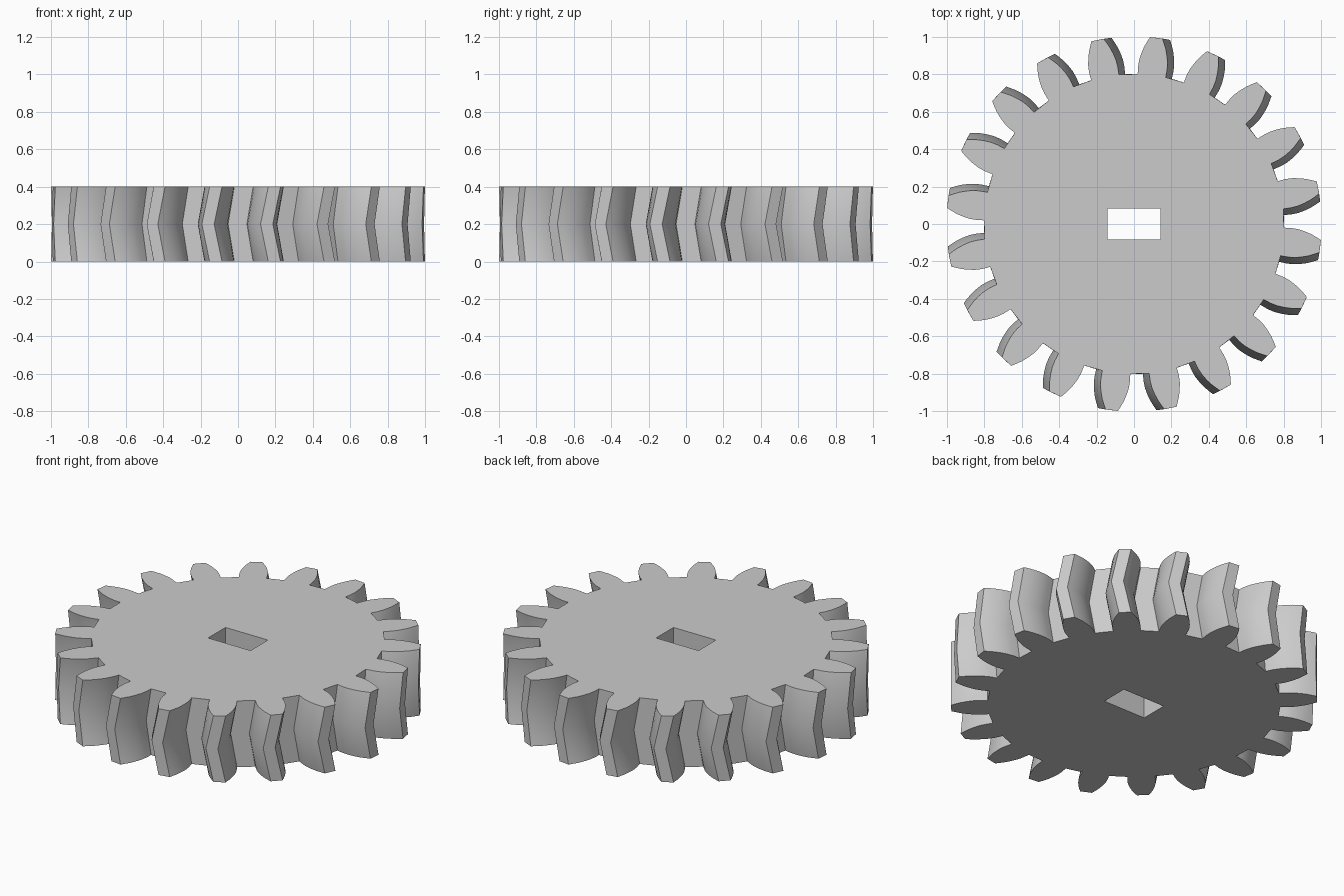
import bpy, bmesh
from math import sin, cos, radians

cube = bpy.data.objects.get("Cube")
if cube:
    bpy.data.objects.remove(cube, do_unlink=True)

TEETH = 20
HEIGHT = 0.4
PHASE = 83.2    # direction of one tooth on the end faces, degrees
TWIST = -2.4    # turn of the middle layer, degrees
HOLE_X, HOLE_Y = 0.142, 0.083

# One tooth flank from root to tip: radius, half angle in degrees
FLANK = [(0.802, 5.4), (0.845, 5.3), (0.88, 4.95), (0.915, 4.3),
         (0.95, 3.5), (0.98, 2.6), (1.003, 1.9)]

steel = bpy.data.materials.new("plain grey")
steel.use_nodes = True
grey = (0.6, 0.6, 0.6, 1)
steel.diffuse_color = grey
steel.node_tree.nodes["Principled BSDF"].inputs["Base Color"].default_value = grey


def gear_outline(turn):
    """Counter-clockwise outline of all the teeth."""
    tooth = [(r, -a) for r, a in FLANK] + [(r, a) for r, a in reversed(FLANK)]
    points = []
    for i in range(TEETH):
        centre = PHASE + turn + i * 360 / TEETH
        for r, a in tooth:
            angle = radians(centre + a)
            points.append((r * cos(angle), r * sin(angle)))
    return points


def add_ring(bm, points, z):
    return [bm.verts.new((x, y, z)) for x, y in points]


def bridge(bm, low, high):
    n = len(low)
    for i in range(n):
        j = (i + 1) % n
        bm.faces.new((low[i], low[j], high[j], high[i]))


def ring_edges(bm, ring):
    return [bm.edges.get((ring[i - 1], ring[i])) for i in range(len(ring))]


bm = bmesh.new()

# Chevron teeth: the middle layer is turned against both ends
layers = [add_ring(bm, gear_outline(turn), z)
          for turn, z in ((0, 0), (TWIST, HEIGHT / 2), (0, HEIGHT))]
bridge(bm, layers[0], layers[1])
bridge(bm, layers[1], layers[2])

# Rectangular shaft hole
corners = [(-HOLE_X, -HOLE_Y), (HOLE_X, -HOLE_Y), (HOLE_X, HOLE_Y), (-HOLE_X, HOLE_Y)]
hole = [add_ring(bm, corners, z) for z in (0, HEIGHT)]
bridge(bm, hole[1], hole[0])

# Flat end faces between the teeth outline and the hole
for outer, inner in ((layers[0], hole[0]), (layers[2], hole[1])):
    bmesh.ops.triangle_fill(bm, use_beauty=True,
                            edges=ring_edges(bm, outer) + ring_edges(bm, inner))

bmesh.ops.recalc_face_normals(bm, faces=bm.faces)
mesh = bpy.data.meshes.new("herringbone_gear")
bm.to_mesh(mesh)
bm.free()
mesh.materials.append(steel)

gear = bpy.data.objects.new("herringbone_gear", mesh)
bpy.context.collection.objects.link(gear)
bpy.context.view_layer.objects.active = gear
gear.select_set(True)
bpy.ops.object.shade_smooth_by_angle(angle=radians(30))
